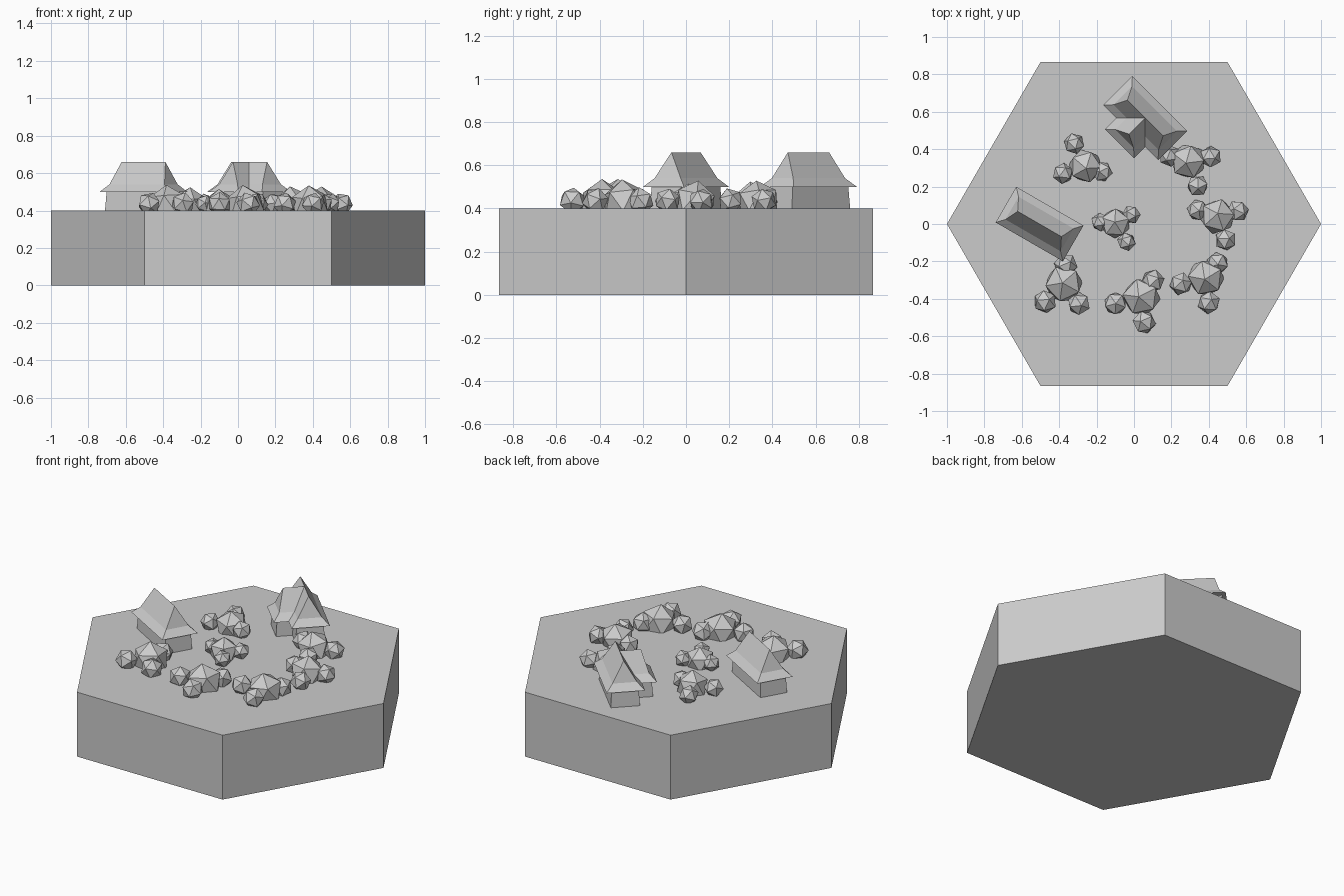
import bpy, bmesh, math, random
from mathutils import Matrix, Euler

random.seed(4)
cube = bpy.data.objects.get("Cube")
if cube:
    bpy.data.objects.remove(cube, do_unlink=True)

stone = bpy.data.materials.new("light_grey")
stone.use_nodes = True
grey = (0.6, 0.6, 0.6, 1)
stone.diffuse_color = grey
stone.node_tree.nodes["Principled BSDF"].inputs["Base Color"].default_value = grey

GROUND, EAVE, KINK, RIDGE = 0.4, 0.5, 0.54, 0.66


def finish(name, bm, location=(0, 0, 0), angle=0):
    bmesh.ops.remove_doubles(bm, verts=bm.verts, dist=1e-5)
    bmesh.ops.recalc_face_normals(bm, faces=bm.faces)
    mesh = bpy.data.meshes.new(name)
    bm.to_mesh(mesh)
    bm.free()
    mesh.materials.append(stone)
    obj = bpy.data.objects.new(name, mesh)
    obj.location = location
    obj.rotation_euler.z = math.radians(angle)
    bpy.context.collection.objects.link(obj)
    return obj


def loft(name, rings, location, angle):
    """Stack rectangles given as (back, front, half width, height)."""
    bm = bmesh.new()
    loops = [[bm.verts.new(p) for p in ((a, -w, z), (b, -w, z), (b, w, z), (a, w, z))]
             for a, b, w, z in rings]
    bm.faces.new(loops[0])
    for low, high in zip(loops, loops[1:]):
        for i in range(4):
            j = (i + 1) % 4
            if high[i].co == high[j].co:
                bm.faces.new((low[i], low[j], high[j]))
            else:
                bm.faces.new((low[i], low[j], high[j], high[i]))
    if rings[-1][2] > 0:
        bm.faces.new(loops[-1])
    return finish(name, bm, location, angle)


def house(name, x, y, angle, wing=False):
    """Walls and a flared hip roof; a wing starts at the main ridge."""
    def span(half):
        return (0, half - 0.0125) if wing else (-half, half)
    spot = (x, y, 0)
    loft(name + "_walls", [(*span(0.19), 0.083, GROUND), (*span(0.183), 0.078, EAVE)],
         spot, angle)
    loft(name + "_roof", [(*span(0.2075), 0.11, EAVE), (*span(0.17), 0.07, KINK),
                          (*span(0.135), 0, RIDGE)], spot, angle)


def bush(name, x, y, z, radius, tilt):
    bm = bmesh.new()
    bmesh.ops.create_icosphere(bm, subdivisions=1, radius=radius)
    turn = Euler((random.uniform(-tilt, tilt), random.uniform(-tilt, tilt),
                  random.uniform(0, math.tau)))
    bmesh.ops.transform(bm, matrix=turn.to_matrix().to_4x4(), verts=bm.verts)
    finish(name, bm, (x, y, z))


# Hexagonal ground slab
bm = bmesh.new()
corners = [bm.verts.new((math.cos(i * math.pi / 3), math.sin(i * math.pi / 3), 0))
           for i in range(6)]
base = bm.faces.new(corners)
top = bmesh.ops.extrude_face_region(bm, geom=[base], use_keep_orig=True)
bmesh.ops.translate(bm, vec=(0, 0, GROUND),
                    verts=[v for v in top["geom"] if isinstance(v, bmesh.types.BMVert)])
finish("ground_slab", bm)

# Two houses, one with a cross wing
house("left_house", -0.505, 0, -30)
house("back_house", 0.06, 0.567, -45)
house("back_house_wing", 0.06, 0.567, 225, wing=True)

# Bush clusters: a big bush, then three small ones around it
clusters = [
    [(-0.26, 0.31), (-0.32, 0.43), (-0.38, 0.27), (-0.17, 0.28)],
    [(0.29, 0.335), (0.19, 0.365), (0.41, 0.36), (0.34, 0.205)],
    [(0.445, 0.04), (0.34, 0.075), (0.555, 0.07), (0.49, -0.085)],
    [(0.385, -0.285), (0.25, -0.32), (0.445, -0.21), (0.40, -0.42)],
    [(0.04, -0.39), (-0.10, -0.425), (0.10, -0.305), (0.055, -0.525)],
    [(-0.375, -0.32), (-0.475, -0.415), (-0.365, -0.22), (-0.295, -0.425)],
    [(-0.10, 0.003), (-0.18, 0.01), (-0.015, 0.05), (-0.04, -0.095)],
]
big_sizes = [0.095, 0.1, 0.1, 0.105, 0.107, 0.107, 0.085]
for n, (spots, size) in enumerate(zip(clusters, big_sizes), 1):
    small = 0.6 * size
    bush(f"big_bush_{n}", *spots[0], GROUND + 0.03, size, 0.15)
    for k, spot in enumerate(spots[1:], 1):
        bush(f"small_bush_{n}_{k}", *spot, GROUND + 0.035, small, 0.5)
